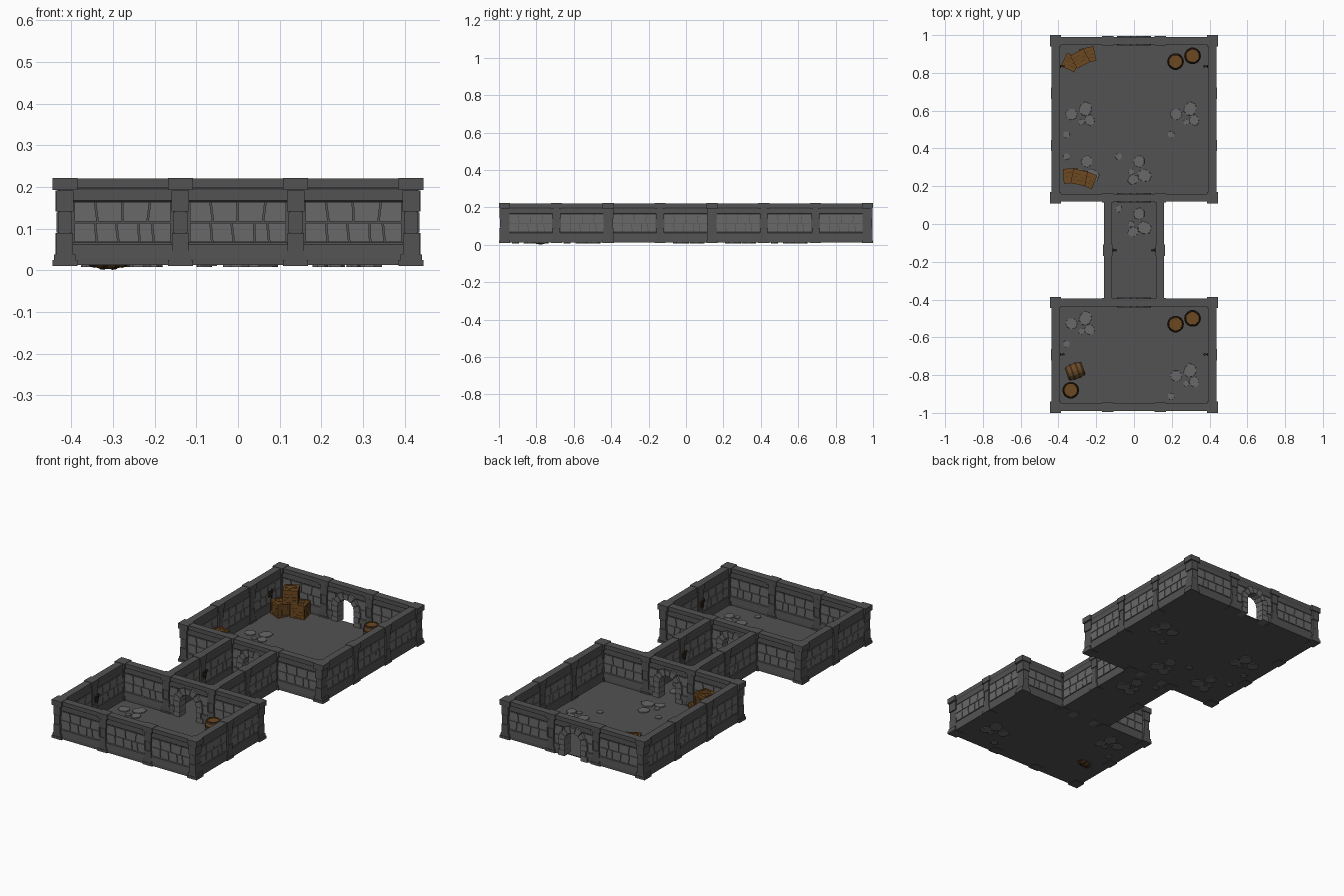
import bpy, bmesh, random
from math import sin, cos, pi, radians
from mathutils import Matrix, Vector

if "Cube" in bpy.data.objects:
    bpy.data.objects.remove(bpy.data.objects["Cube"])

random.seed(4)
T = 0.2771          # size of one dungeon tile
H = T / 2


def mat(name, r, g, b):
    m = bpy.data.materials.new(name)
    m.diffuse_color = (r, g, b, 1)
    m.use_nodes = True
    m.node_tree.nodes["Principled BSDF"].inputs["Base Color"].default_value = m.diffuse_color
    return m


STONE = mat("stone", 0.085, 0.085, 0.085)
BRICK = mat("brick", 0.14, 0.14, 0.14)
WOOD = mat("wood", 0.15, 0.065, 0.015)
DARK = mat("dark_trim", 0.04, 0.025, 0.015)


def prism(bm, ring_a, ring_b, slot=0):
    """Closed solid between two matching rings of points."""
    a = [bm.verts.new(p) for p in ring_a]
    b = [bm.verts.new(p) for p in ring_b]
    n = len(a)
    faces = [bm.faces.new(a[::-1]), bm.faces.new(b)]
    for i in range(n):
        j = (i + 1) % n
        faces.append(bm.faces.new((a[i], a[j], b[j], b[i])))
    for f in faces:
        f.material_index = slot


def box(bm, x0, x1, y0, y1, z0, z1, slot=0):
    prism(bm, [(x0, y0, z0), (x1, y0, z0), (x1, y1, z0), (x0, y1, z0)],
          [(x0, y0, z1), (x1, y0, z1), (x1, y1, z1), (x0, y1, z1)], slot)


def mesh(name, bm, *mats):
    bmesh.ops.recalc_face_normals(bm, faces=bm.faces)
    me = bpy.data.meshes.new(name)
    bm.to_mesh(me)
    bm.free()
    for m in mats:
        me.materials.append(m)
    return me


def place(name, me, x=0, y=0, z=0, turn=0):
    ob = bpy.data.objects.new(name, me)
    bpy.context.collection.objects.link(ob)
    ob.location = (x, y, z)
    ob.rotation_euler = (0, 0, radians(turn))
    return ob


# Wall core: plinth, recessed panel and coping as one profile
half = [(.020, .012), (.020, .028), (.017, .062), (.012, .067), (.012, .164),
        (.016, .168), (.016, .194), (.020, .200), (.020, .220)]
profile = half + [(-y, z) for y, z in reversed(half)]
bm = bmesh.new()
prism(bm, [(-H, y, z) for y, z in profile], [(H, y, z) for y, z in profile])
core_me = mesh("wall_core", bm, STONE)


def bricks(door):
    bm = bmesh.new()
    for z0, z1, cuts in ((.0675, .114, (-.117, -.062, -.01, .04, .075, .117)),
                         (.117, .1635, (-.117, -.06, 0, .06, .117))):
        cuts = [(c, c + (random.uniform(-.007, .007) if abs(c) < .1 else 0)) for c in cuts]
        for (a0, a1), (b0, b1) in zip(cuts, cuts[1:]):
            g = .0018
            a0, a1, b0, b1 = a0 + g, a1 + g, b0 - g, b1 - g
            if door:                       # keep the doorway clear
                if a0 < 0 < b0 or abs(a0 + b0) < .1:
                    continue
                if a0 < 0:
                    b0, b1 = min(b0, -.07), min(b1, -.07)
                else:
                    a0, a1 = max(a0, .07), max(a1, .07)
            q = [(a0, z0), (b0, z0), (b1, z1), (a1, z1)]
            prism(bm, [(x, -.0165, z) for x, z in q], [(x, .0165, z) for x, z in q])
    return mesh("bricks", bm, BRICK)


brick_me, door_brick_me = bricks(False), bricks(True)

# Pillar: base, three stones, cap
def pillar(d):
    bm = bmesh.new()
    for w, t, z0, z1 in ((.030, d, .010, .024), (.026, d - .003, .024, .038),
                         (.020, d - .003, .038, .089), (.017, d - .005, .091, .139),
                         (.021, d - .003, .141, .191), (.030, d, .193, .222),
                         (.014, d - .007, .03, .2)):
        box(bm, -w, w, -t, t, z0, z1)
    return mesh("pillar", bm, STONE)


mid_me, corner_me = pillar(.025), pillar(.030)

# Door frame: jamb stones and voussoirs, plus the cutter for the opening
R, SPRING = .05, .10
bm = bmesh.new()
for s in (-1, 1):
    for z0, z1, w in ((.010, .040, .090), (.041, .070, .080), (.071, SPRING, .088)):
        box(bm, *sorted((s * R, s * w)), -.026, .026, z0, z1)
for i in range(7):
    a0, a1 = pi * i / 7 + .02, pi * (i + 1) / 7 - .02
    ro = .088 if i % 2 == 0 else .081
    q = [(r * cos(a), SPRING + r * sin(a)) for r, a in ((R, a0), (ro, a0), (ro, a1), (R, a1))]
    prism(bm, [(x, -.026, z) for x, z in q], [(x, .026, z) for x, z in q])
frame_me = mesh("door_frame", bm, BRICK)

bm = bmesh.new()
arch = [(-.053, -.02), (.053, -.02)] + [(.053 * cos(pi * i / 12), SPRING + .053 * sin(pi * i / 12))
                                        for i in range(13)]
prism(bm, [(x, -.05, z) for x, z in arch], [(x, .05, z) for x, z in arch])
cut_me = mesh("door_cutter", bm)


def wall(x, y, turn=0, door=False):
    ob = place("wall", core_me, x, y, 0, turn)
    place("wall_bricks", door_brick_me if door else brick_me, x, y, 0, turn)
    if door:
        place("door_frame", frame_me, x, y)
        cut = place("door_cutter", cut_me, x, y)
        cut.hide_render = True
        cut.display_type = 'WIRE'
        mod = ob.modifiers.new("opening", 'BOOLEAN')
        mod.object, mod.operation, mod.solver = cut, 'DIFFERENCE', 'EXACT'


def gy(k):                                  # y of tile line k, 0 at the front
    return (k - 3.5) * T


# Cross walls (lines 0, 2, 4, 7); all but the front one have a doorway
for k in (0, 2, 4, 7):
    for i in (-1, 0, 1):
        wall(i * T, gy(k), 0, door=(i == 0 and k > 0))
    for s in (-1, 1):
        place("corner_pillar", corner_me, s * 1.5 * T, gy(k))
        place("wall_pillar", mid_me, s * H, gy(k))
# Side walls: rooms are three tiles wide, the corridor one
for k in range(7):
    hw = H if k in (2, 3) else 1.5 * T
    for s in (-1, 1):
        wall(s * hw, gy(k + .5), 90)
        if k in (1, 3, 5, 6):
            place("side_pillar", mid_me, s * hw, gy(k), 0, 90)

# Floors
for name, hw, k0, k1 in (("front_floor", 1.5 * T, 0, 2), ("corridor_floor", H, 2, 4),
                         ("back_floor", 1.5 * T, 4, 7)):
    bm = bmesh.new()
    box(bm, -hw, hw, gy(k0), gy(k1), .012, .016)
    place(name, mesh(name, bm, STONE))

# Worn paving stones: one cluster repeated on several tiles
bm = bmesh.new()
for cx, cy, r in ((-.055, .025, .033), (.02, .055, .039), (.042, -.005, .030),
                  (.0, -.015, .018), (-.08, -.08, .021)):
    ph = random.uniform(0, 1)
    pts = [(r * random.uniform(.85, 1.1), ph + i * pi / 3.5) for i in range(7)]
    ring = lambda k, z: [(cx + k * q * cos(a), cy + k * q * sin(a), z) for q, a in pts]
    prism(bm, ring(1, .008), ring(.92, .020))
paving_me = mesh("paving", bm, BRICK)
for i, k, turn in ((-1, 5.5, 0), (1, 5.5, 0), (0, 4.5, -90), (-1, 4.5, -90),
                   (0, 3.5, -90), (-1, 1.5, 0), (1, .5, 0)):
    place("paving_stones", paving_me, i * T, gy(k), 0, turn)

# Crate: core, planks on each face, edge frame and diagonal braces
S = .039
bm = bmesh.new()
box(bm, -S + .005, S - .005, -S + .005, S - .005, -S + .005, S - .005, 1)
for rot in (Matrix(), Matrix.Rotation(pi / 2, 4, 'X'), Matrix.Rotation(pi / 2, 4, 'Y')):
    part = bmesh.new()
    for i in range(4):                      # planks through the whole crate
        y = -.033 + i * .0165
        box(part, -.033, .033, y + .001, y + .0155, -S + .003, S - .003)
    for a in (-1, 1):                       # frame bars
        for b in (-1, 1):
            box(part, *sorted((a * S, a * (S - .010))), *sorted((b * S, b * (S - .010))), -S, S)
    q = [(-.033, -.033), (-.024, -.033), (.033, .024), (.033, .033), (.024, .033), (-.033, -.024)]
    prism(part, [(x, y, -S + .001) for x, y in q], [(x, y, S - .001) for x, y in q])
    part.transform(rot)
    tmp = bpy.data.meshes.new("tmp")
    part.to_mesh(tmp)
    part.free()
    bm.from_mesh(tmp)
    bpy.data.meshes.remove(tmp)
crate_me = mesh("crate", bm, WOOD, DARK)
for x, y, lvl, turn in ((-.335, .855, 0, -25), (-.245, .895, 0, 12), (-.285, .875, 1, 28),
                        (-.335, .255, 0, 4), (-.245, .235, 0, -22), (-.290, .247, 1, -12)):
    place("crate", crate_me, x, y, .014 + S * (1 + 2 * lvl), turn)

# Barrel: swelling staves, recessed lids and dark hoops
N, BH = 14, .094
def barrel_r(z):
    return .043 - .009 * (2 * z / BH - 1) ** 2


def hoop_rings(bm, rows, slot):
    rings = [[bm.verts.new((r * cos(2 * pi * i / N), r * sin(2 * pi * i / N), z)) for i in range(N)]
             for r, z in rows]
    for a, b in zip(rings, rings[1:]):
        for i in range(N):
            j = (i + 1) % N
            bm.faces.new((a[i], a[j], b[j], b[i])).material_index = slot
    return rings


bm = bmesh.new()
zs = [BH * i / 6 for i in range(7)]
rings = hoop_rings(bm, [(.029, .005), (.029, 0)] + [(barrel_r(z), z) for z in zs]
                   + [(.029, BH), (.029, BH - .005)], 0)
bm.faces.new(rings[0][::-1])
bm.faces.new(rings[-1])
for z in (.002, .027, BH - .037, BH - .012):
    w = .010
    rows = [(barrel_r(z) - .003, z), (barrel_r(z) + .002, z),
            (barrel_r(z + w) + .002, z + w), (barrel_r(z + w) - .003, z + w)]
    hoop_rings(bm, rows + rows[:1], 1)
barrel_me = mesh("barrel", bm, WOOD, DARK)
for x, y in ((.22, .86), (.31, .89), (.22, -.53), (.31, -.50), (-.335, -.88)):
    place("barrel", barrel_me, x, y, .014)
lying = place("lying_barrel", barrel_me, -.356, -.795, .0455)
lying.rotation_euler = (0, pi / 2, radians(20))

# Wall torches: bracket, tapered handle and head
bm = bmesh.new()
box(bm, 0, .006, -.008, .008, .105, .135)
box(bm, 0, .016, -.003, .003, .117, .123)
for r0, r1, z0, z1, x0, x1 in ((.003, .005, .098, .140, .012, .017), (.007, .008, .140, .152, .017, .018)):
    prism(bm, [(x0 + r0 * cos(i * pi / 3), r0 * sin(i * pi / 3), z0) for i in range(6)],
          [(x1 + r1 * cos(i * pi / 3), r1 * sin(i * pi / 3), z1) for i in range(6)])
torch_me = mesh("torch", bm, DARK)
for x, y in ((.392, -.69), (.392, .835), (.115, -.139)):
    place("torch", torch_me, -x, y, 0, 0)
    place("torch", torch_me, x, y, 0, 180)
